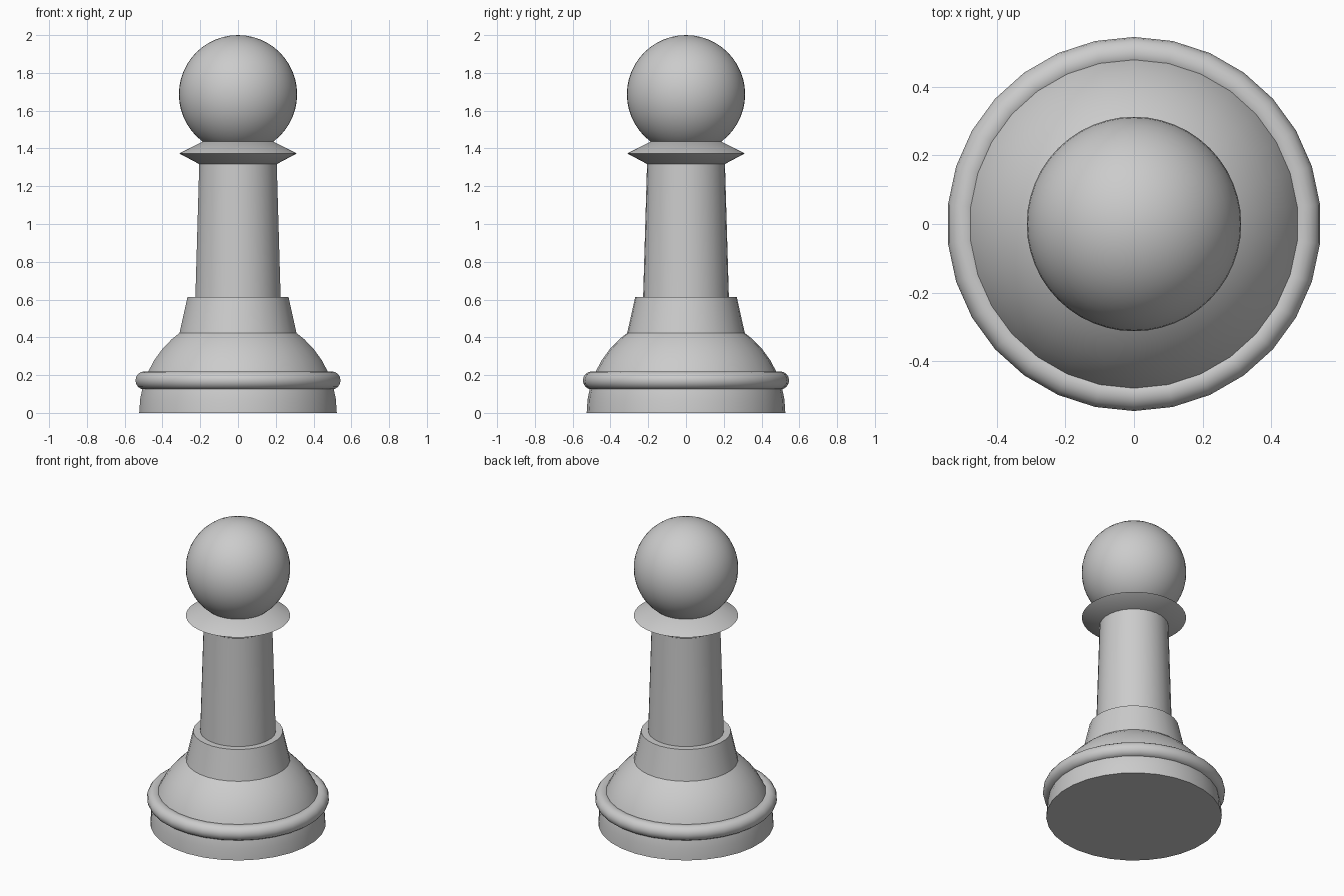
import bpy
import bmesh
from math import sin, cos, pi, radians

cube = bpy.data.objects.get("Cube")
if cube:
    bpy.data.objects.remove(cube)

GREY = (0.6, 0.6, 0.6, 1)
grey = bpy.data.materials.new("light grey")
grey.use_nodes = True
grey.diffuse_color = GREY
grey.node_tree.nodes["Principled BSDF"].inputs["Base Color"].default_value = GREY


def finish(name, bm, angle=35):
    bmesh.ops.recalc_face_normals(bm, faces=bm.faces)
    mesh = bpy.data.meshes.new(name)
    bm.to_mesh(mesh)
    bm.free()
    mesh.materials.append(grey)
    obj = bpy.data.objects.new(name, mesh)
    bpy.context.collection.objects.link(obj)
    bpy.ops.object.select_all(action='DESELECT')
    obj.select_set(True)
    bpy.context.view_layer.objects.active = obj
    bpy.ops.object.shade_smooth_by_angle(angle=radians(angle))


def lathe(name, profile, sides=30, closed=False):
    """Turn a (radius, height) profile around z, capping open ends."""
    bm = bmesh.new()
    rings = []
    for r, z in profile:
        turns = [pi / 2 + 2 * pi * i / sides for i in range(sides)]
        rings.append([bm.verts.new((r * cos(a), r * sin(a), z)) for a in turns])
    pairs = list(zip(rings, rings[1:]))
    if closed:
        pairs.append((rings[-1], rings[0]))
    else:
        bm.faces.new(rings[0])
        bm.faces.new(rings[-1])
    for low, high in pairs:
        for i in range(sides):
            j = (i + 1) % sides
            bm.faces.new((low[i], low[j], high[j], high[i]))
    finish(name, bm)


# Domed foot: a hemisphere hidden at the top by the neck
R = 0.526
lathe("base_dome", [(R * cos(radians(a)), R * sin(radians(a)))
                    for a in range(0, 81, 8)])

# Rounded ring around the foot
lathe("base_ring", [(0.498 + 0.048 * cos(2 * pi * i / 16),
                     0.172 + 0.048 * sin(2 * pi * i / 16)) for i in range(16)],
      closed=True)

# Tapered neck and stem
lathe("lower_collar", [(0.325, 0.36), (0.312, 0.42), (0.269, 0.613)])
lathe("stem", [(0.229, 0.55), (0.227, 0.613), (0.206, 1.33)])

# Sharp-edged collar below the head
lathe("upper_collar", [(0.205, 1.317), (0.312, 1.374), (0.18, 1.44)], sides=60)

# Ball head
bm = bmesh.new()
bmesh.ops.create_uvsphere(bm, u_segments=48, v_segments=24, radius=0.313)
bmesh.ops.translate(bm, verts=bm.verts, vec=(0, 0, 1.687))
finish("head", bm)
